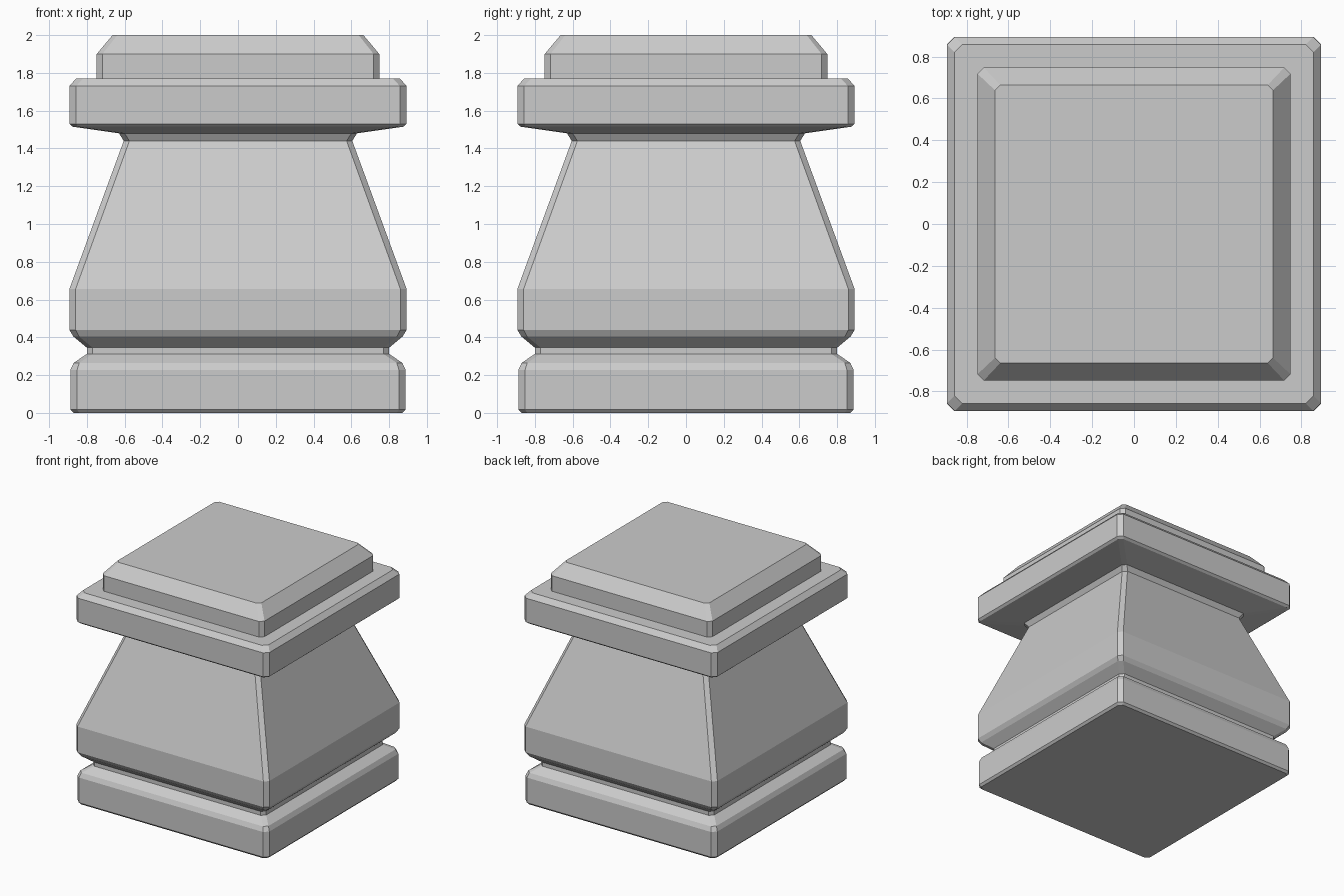
import bpy
import bmesh

if "Cube" in bpy.data.objects:
    bpy.data.objects.remove(bpy.data.objects["Cube"])


def ring(bm, half, z, cut):
    """Square outline with clipped corners, counter-clockwise from above."""
    f = half - cut
    pts = [(half, -f), (half, f), (f, half), (-f, half),
           (-half, f), (-half, -f), (-f, -half), (f, -half)]
    return [bm.verts.new((x, y, z)) for x, y in pts]


def square_loft(name, profile, close_bottom=False, close_top=False):
    """Loft clipped squares through (half width, height, corner cut) steps."""
    bm = bmesh.new()
    rings = [ring(bm, *step) for step in profile]
    for low, high in zip(rings, rings[1:]):
        for i in range(8):
            j = (i + 1) % 8
            bm.faces.new((low[i], low[j], high[j], high[i]))
    if close_bottom:
        bm.faces.new(rings[0][::-1])
    if close_top:
        bm.faces.new(rings[-1])
    mesh = bpy.data.meshes.new(name)
    bm.to_mesh(mesh)
    bm.free()
    obj = bpy.data.objects.new(name, mesh)
    bpy.context.collection.objects.link(obj)
    return obj


# Bottom plinth with sloped shoulder and narrow neck
square_loft("plinth", [
    (0.87, 0.0, 0.03), (0.887, 0.018, 0.035), (0.887, 0.228, 0.035),
    (0.87, 0.265, 0.03), (0.80, 0.312, 0.03), (0.80, 0.345, 0.03),
], close_bottom=True)

# Tapered body, flaring again under the slab
square_loft("tapered_body", [
    (0.80, 0.345, 0.03), (0.872, 0.405, 0.03), (0.893, 0.44, 0.033),
    (0.893, 0.655, 0.033), (0.605, 1.44, 0.03), (0.63, 1.48, 0.03),
])

# Overhanging slab
square_loft("slab", [
    (0.63, 1.48, 0.03), (0.875, 1.515, 0.03), (0.893, 1.53, 0.036),
    (0.893, 1.73, 0.036), (0.857, 1.77, 0.036), (0.748, 1.77, 0.03),
])

# Bevelled top block
square_loft("top_block", [
    (0.748, 1.77, 0.03), (0.748, 1.90, 0.03), (0.664, 2.0, 0.025),
], close_top=True)
